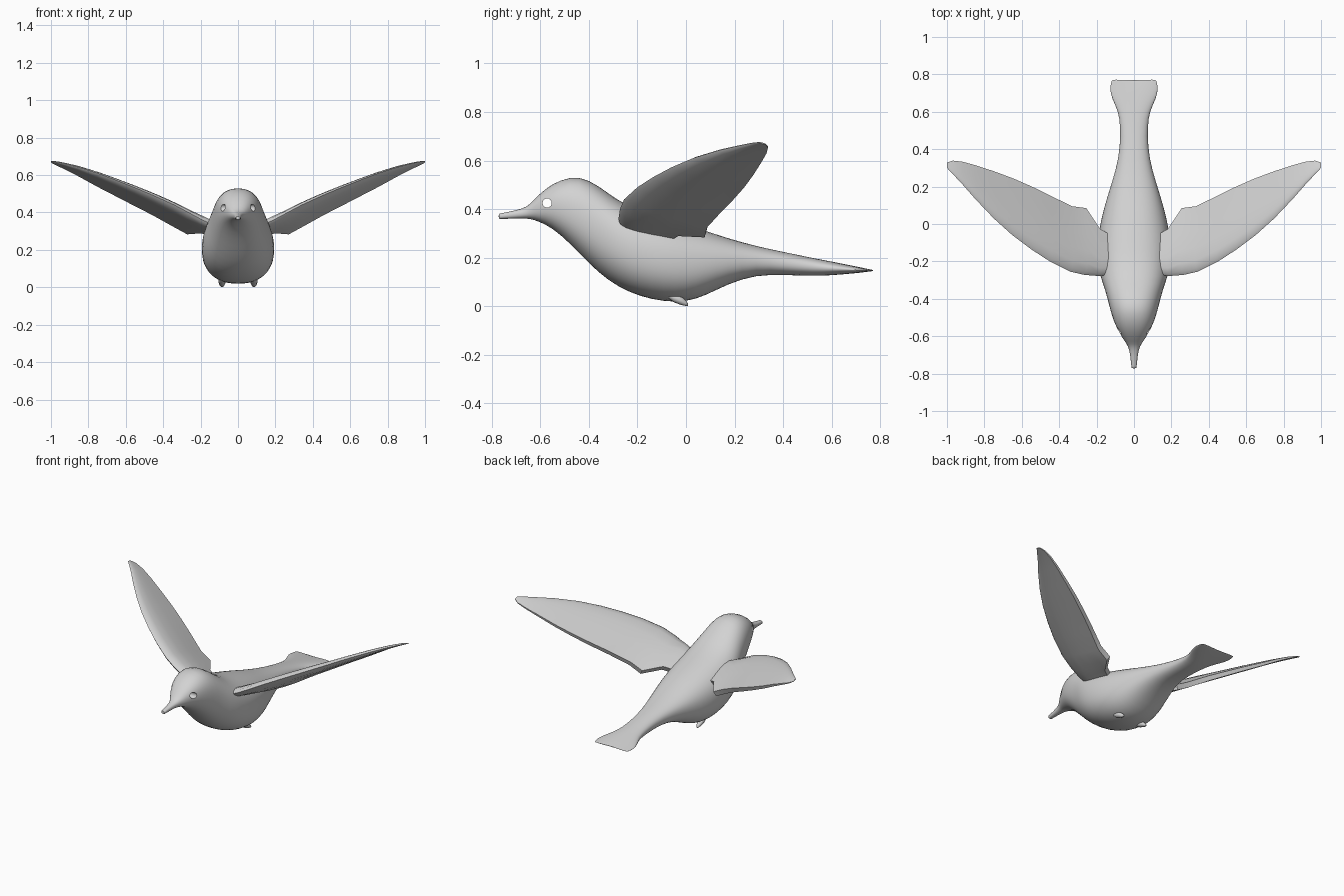
import bpy, bmesh, math
from mathutils import Vector, Matrix

if "Cube" in bpy.data.objects:
    bpy.data.objects.remove(bpy.data.objects["Cube"])

grey = bpy.data.materials.new("plain grey")
grey.diffuse_color = (0.65, 0.65, 0.65, 1)
grey.use_nodes = True
grey.node_tree.nodes["Principled BSDF"].inputs["Base Color"].default_value = grey.diffuse_color


def loft(name, rings):
    """Skin a list of closed rings and cap both ends."""
    bm = bmesh.new()
    loops = [[bm.verts.new(p) for p in ring] for ring in rings]
    n = len(loops[0])
    for a, b in zip(loops, loops[1:]):
        for i in range(n):
            j = (i + 1) % n
            bm.faces.new((a[i], a[j], b[j], b[i]))
    bm.faces.new(loops[0])
    bm.faces.new(loops[-1])
    bmesh.ops.recalc_face_normals(bm, faces=bm.faces[:])
    me = bpy.data.meshes.new(name)
    bm.to_mesh(me)
    bm.free()
    ob = bpy.data.objects.new(name, me)
    bpy.context.collection.objects.link(ob)
    me.materials.append(grey)
    return ob


def finish(ob, angle):
    """Apply modifiers and smooth-shade."""
    bpy.ops.object.select_all(action='DESELECT')
    ob.select_set(True)
    bpy.context.view_layer.objects.active = ob
    bpy.ops.object.convert(target='MESH')
    bpy.ops.object.shade_smooth_by_angle(angle=math.radians(angle))


def spow(v, p):
    return math.copysign(abs(v) ** p, v)


# Body from beak to tail: y, top z, bottom z, half width
sections = [
    (-0.772, 0.381, 0.359, 0.013), (-0.765, 0.382, 0.359, 0.014),
    (-0.70, 0.395, 0.361, 0.020), (-0.655, 0.408, 0.361, 0.030),
    (-0.63, 0.435, 0.357, 0.048), (-0.58, 0.485, 0.338, 0.080),
    (-0.52, 0.521, 0.298, 0.110), (-0.44, 0.540, 0.218, 0.133),
    (-0.36, 0.498, 0.135, 0.152), (-0.28, 0.435, 0.078, 0.183),
    (-0.19, 0.395, 0.038, 0.196), (-0.09, 0.365, 0.017, 0.196),
    (0.00, 0.338, 0.016, 0.182), (0.08, 0.312, 0.042, 0.163),
    (0.17, 0.281, 0.090, 0.136), (0.29, 0.247, 0.130, 0.097),
    (0.41, 0.222, 0.128, 0.074), (0.53, 0.197, 0.124, 0.074),
    (0.60, 0.184, 0.127, 0.084), (0.67, 0.170, 0.133, 0.118),
    (0.72, 0.160, 0.138, 0.132), (0.762, 0.151, 0.143, 0.120),
    (0.766, 0.150, 0.144, 0.118),
]
SEG = 24
rings = []
for y, top, bot, w in sections:
    ring = []
    for i in range(SEG):
        a = 2 * math.pi * i / SEG
        x = w * spow(math.cos(a), 0.88)
        z = (top + bot) / 2 + (top - bot) / 2 * spow(math.sin(a), 0.88)
        notch = 0.012 * (abs(x) / w - 0.4) if y > 0.75 else 0  # shallow tail notch
        ring.append((x, y + notch, z))
    rings.append(ring)
body = loft("body", rings)
sub = body.modifiers.new("smooth", 'SUBSURF')
sub.levels = sub.render_levels = 1

# Eyes: a round opening straight through the head
bpy.ops.mesh.primitive_cylinder_add(vertices=16, radius=0.019, depth=0.5,
                                    location=(0, -0.572, 0.425),
                                    rotation=(0, math.pi / 2, 0))
cutter = bpy.context.object
cutter.name = "eye_cutter"
cutter.hide_render = True
cutter.data.materials.append(grey)
cut = body.modifiers.new("eyes", 'BOOLEAN')
cut.operation = 'DIFFERENCE'
cut.object = cutter
finish(body, 40)
bpy.data.objects.remove(cutter)

# Wing stations: x, leading y, leading z, trailing y, trailing z, half thickness
stations = [
    (0.10, -0.27, 0.32, -0.08, 0.27, 0.030), (0.19, -0.278, 0.36, -0.03, 0.30, 0.034),
    (0.265, -0.272, 0.40, 0.080, 0.295, 0.036), (0.34, -0.255, 0.44, 0.090, 0.335, 0.034),
    (0.45, -0.20, 0.49, 0.145, 0.395, 0.031), (0.55, -0.135, 0.532, 0.195, 0.445, 0.028),
    (0.65, -0.06, 0.572, 0.240, 0.495, 0.024), (0.75, 0.03, 0.61, 0.278, 0.545, 0.020),
    (0.85, 0.135, 0.642, 0.312, 0.598, 0.015), (0.92, 0.215, 0.66, 0.332, 0.632, 0.011),
    (0.97, 0.268, 0.671, 0.338, 0.654, 0.007), (1.0, 0.300, 0.675, 0.328, 0.668, 0.003),
]
profile = [(0, 0), (0.04, 0.45), (0.15, 0.85), (0.35, 1.0), (0.6, 0.9), (0.82, 0.7), (1, 0.55)]
rings = []
for x, yl, zl, yt, zt, h in stations:
    lead, chord = Vector((x, yl, zl)), Vector((0, yt - yl, zt - zl))
    n = Vector((0.85, 0.25, 0.4)).cross(chord).normalized()
    if x == 1.0:
        n = Vector((0, 0, 1))
    upper = [lead + chord * t + n * h * k for t, k in profile]
    lower = [lead + chord * t - n * h * k * 0.7 for t, k in profile[:0:-1]]
    rings.append(upper + lower)
wings = loft("wings", rings)
wings.modifiers.new("both sides", 'MIRROR')
finish(wings, 45)

# Feet: small tucked nubs pointing back and down
rings = []
for y, z, r in [(-0.08, 0.05, 0.012), (-0.05, 0.036, 0.02), (-0.02, 0.023, 0.018),
                (0.0, 0.012, 0.011), (0.008, 0.006, 0.005)]:
    rings.append([(0.085 + r * math.cos(i * math.pi / 4), y, z + r * math.sin(i * math.pi / 4))
                  for i in range(8)])
feet = loft("feet", rings)
feet.modifiers.new("both sides", 'MIRROR')
finish(feet, 50)
